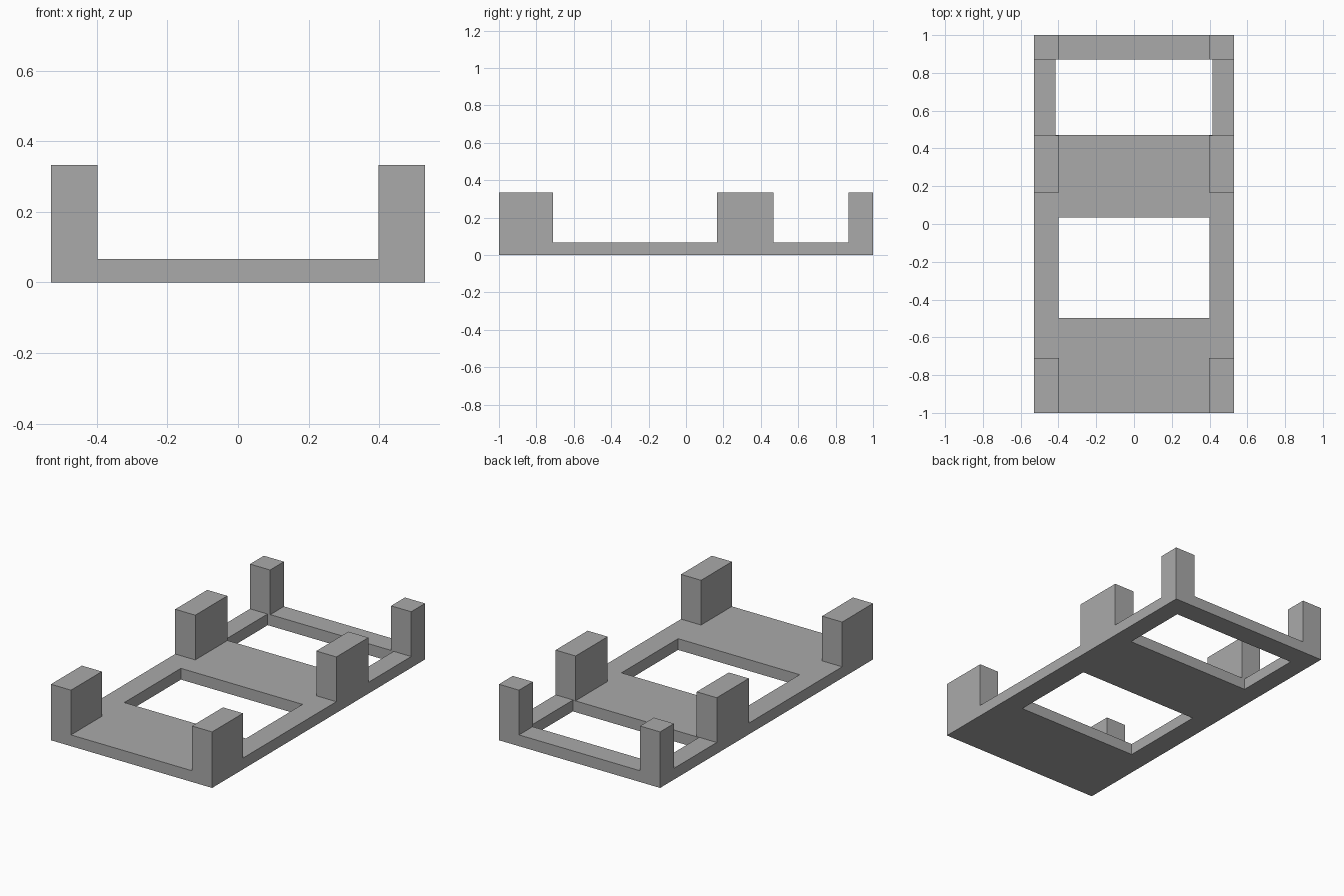
import bpy
import bmesh

cube = bpy.data.objects.get("Cube")
if cube:
    bpy.data.objects.remove(cube, do_unlink=True)

HALF_W, PLATE_TOP, POST_TOP, POST_INNER = 0.53, 0.067, 0.333, 0.398

grey = bpy.data.materials.new("plain_grey")
grey.use_nodes = True
colour = (0.4, 0.4, 0.4, 1)
grey.diffuse_color = colour
grey.node_tree.nodes["Principled BSDF"].inputs["Base Color"].default_value = colour


def extruded(name, rects, bottom, top):
    """Extrude the first rectangle (x0, x1, y0, y1), with the others as holes."""
    bm = bmesh.new()
    edges = []
    for x0, x1, y0, y1 in rects:
        loop = [bm.verts.new((x, y, bottom))
                for x, y in ((x0, y0), (x1, y0), (x1, y1), (x0, y1))]
        edges += [bm.edges.new((loop[i - 1], loop[i])) for i in range(4)]
    bmesh.ops.triangle_fill(bm, edges=edges, use_beauty=True)
    result = bmesh.ops.extrude_face_region(bm, geom=bm.faces[:], use_keep_orig=True)
    raised = [g for g in result["geom"] if isinstance(g, bmesh.types.BMVert)]
    bmesh.ops.translate(bm, verts=raised, vec=(0, 0, top - bottom))
    bmesh.ops.recalc_face_normals(bm, faces=bm.faces[:])
    mesh = bpy.data.meshes.new(name)
    bm.to_mesh(mesh)
    bm.free()
    mesh.materials.append(grey)
    obj = bpy.data.objects.new(name, mesh)
    bpy.context.collection.objects.link(obj)
    return obj


# Base plate with a front and a rear opening
extruded("base_plate", [
    (-HALF_W, HALF_W, -1, 1),
    (-0.4, 0.4, -0.497, 0.035),
    (-0.415, 0.415, 0.47, 0.872),
], 0, PLATE_TOP)

# Three pairs of upright posts along the long sides
posts = {"front": (-1, -0.71), "middle": (0.167, 0.468), "rear": (0.87, 1)}
for place, (y0, y1) in posts.items():
    extruded(place + "_post_left", [(POST_INNER, HALF_W, y0, y1)], PLATE_TOP, POST_TOP)
    extruded(place + "_post_right", [(-HALF_W, -POST_INNER, y0, y1)], PLATE_TOP, POST_TOP)
